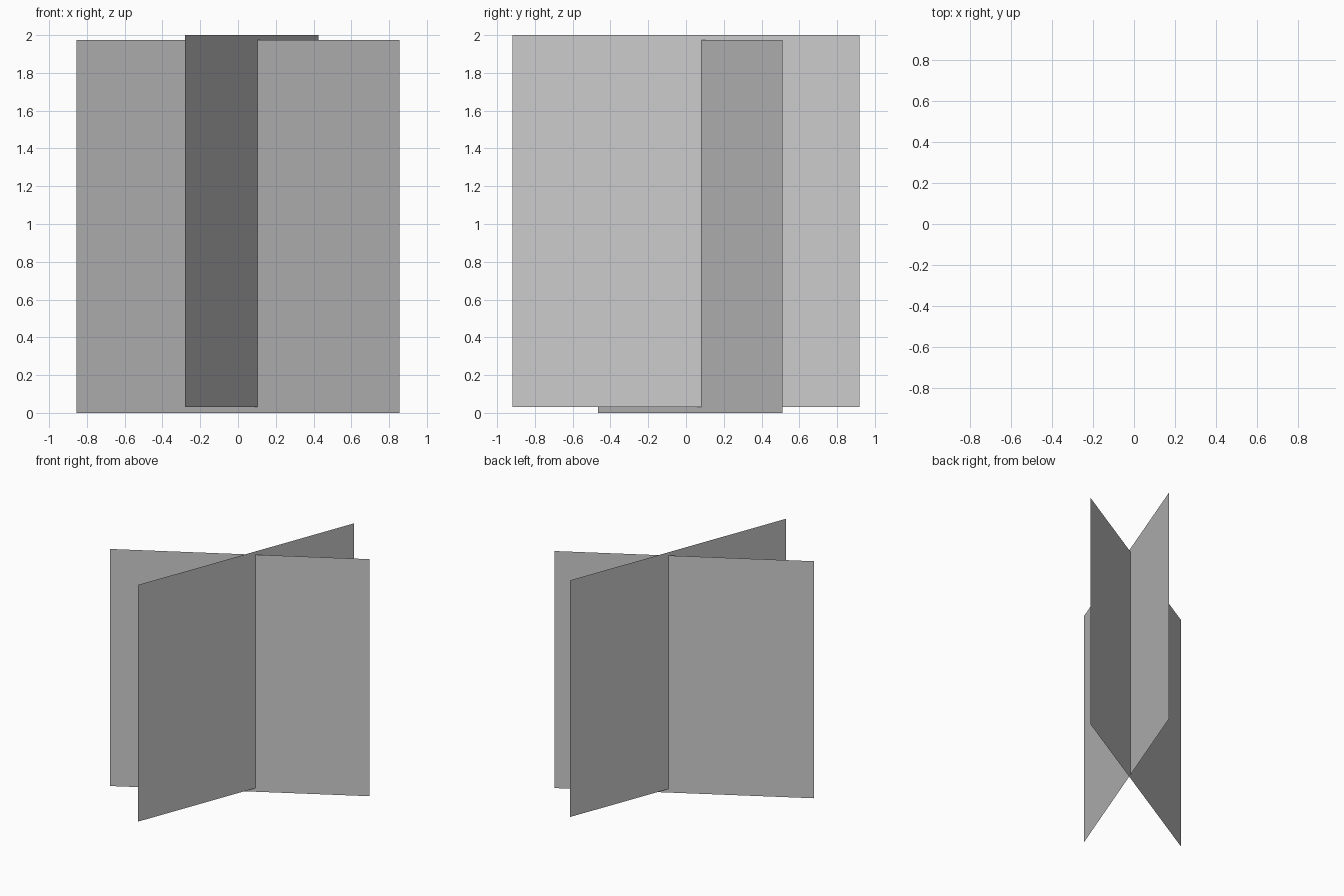
import bpy
import bmesh

if "Cube" in bpy.data.objects:
    bpy.data.objects.remove(bpy.data.objects["Cube"])


def upright_card(name, start, end, bottom, top):
    """Flat vertical sheet standing over a line on the ground."""
    bm = bmesh.new()
    low = [bm.verts.new((x, y, bottom)) for x, y in (start, end)]
    edge = bm.edges.new(low)
    # Raise the base line into a sheet
    raised = bmesh.ops.extrude_edge_only(bm, edges=[edge])["geom"]
    for v in raised:
        if isinstance(v, bmesh.types.BMVert):
            v.co.z = top
    mesh = bpy.data.meshes.new(name)
    bm.to_mesh(mesh)
    bm.free()
    obj = bpy.data.objects.new(name, mesh)
    bpy.context.collection.objects.link(obj)
    return obj


# Two crossed cards, slightly offset in height
upright_card("wide_card", (-0.855, -0.465), (0.855, 0.51), 0.0, 1.973)
upright_card("deep_card", (-0.28, -0.918), (0.425, 0.918), 0.03, 2.0)
